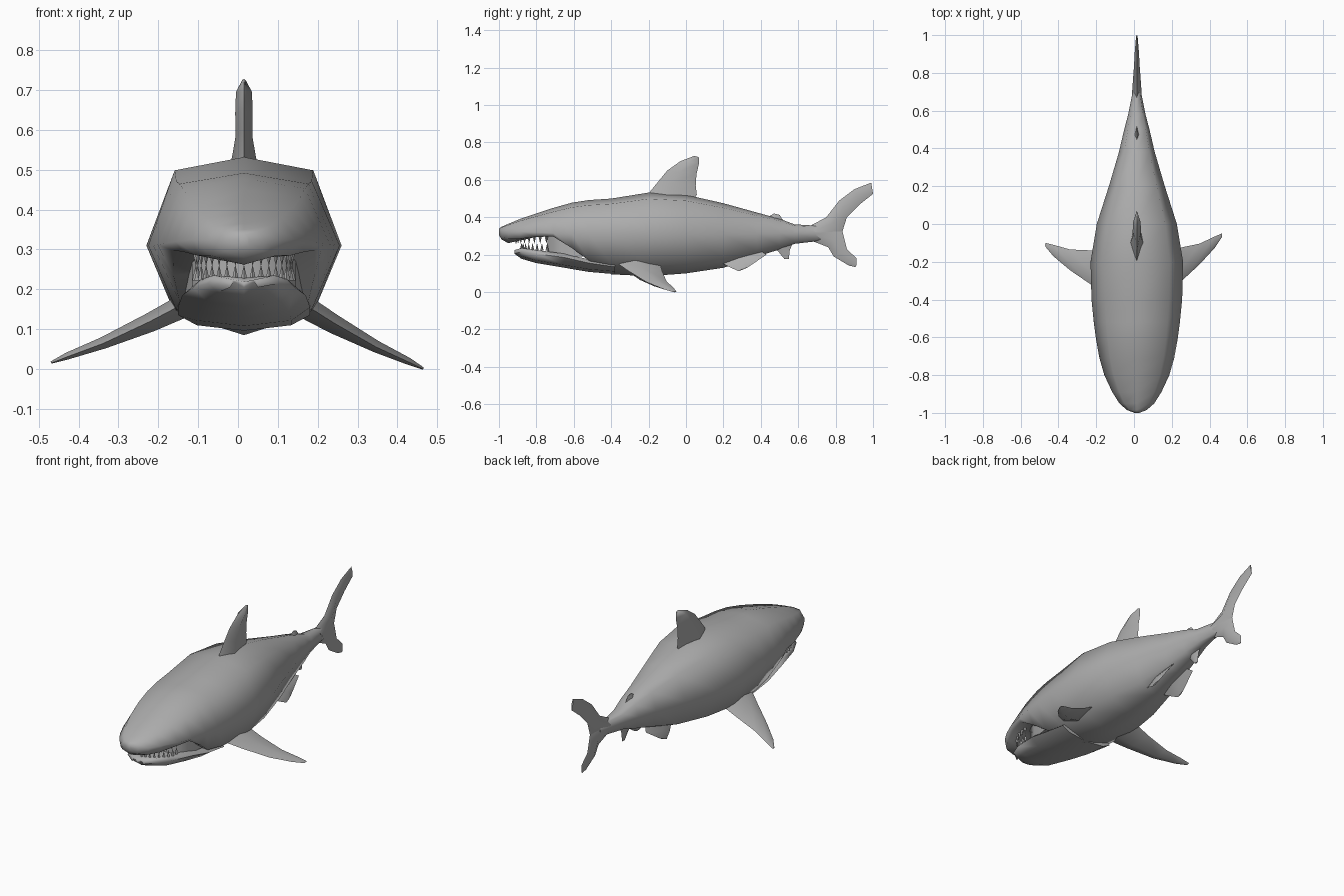
import bpy, bmesh, math
from mathutils import Vector, Matrix

CX = 0.015  # body centre line

grey = bpy.data.materials.new("shark grey")
grey.diffuse_color = (0.42, 0.42, 0.42, 1)


def finish(bm, name, angle=80):
    bmesh.ops.recalc_face_normals(bm, faces=bm.faces)
    me = bpy.data.meshes.new(name)
    bm.to_mesh(me)
    bm.free()
    me.materials.append(grey)
    ob = bpy.data.objects.new(name, me)
    bpy.context.collection.objects.link(ob)
    bpy.ops.object.select_all(action='DESELECT')
    ob.select_set(True)
    bpy.context.view_layer.objects.active = ob
    bpy.ops.object.shade_smooth_by_angle(angle=math.radians(angle))
    return ob


def loft(name, rings, angle=80):
    """Skin a list of equal-length point rings and cap both ends."""
    bm = bmesh.new()
    vs = [[bm.verts.new(p) for p in r] for r in rings]
    n = len(vs[0])
    for a, b in zip(vs, vs[1:]):
        for i in range(n):
            j = (i + 1) % n
            bm.faces.new((a[i], a[j], b[j], b[i]))
    bm.faces.new(vs[0])
    bm.faces.new(vs[-1])
    return finish(bm, name, angle)


def mirrored_ring(y, half):
    """Ring from (x, z) points running top centre to bottom centre."""
    right = [(CX + x, y, z) for x, z in half]
    left = [(CX - x, y, z) for x, z in half[-2:0:-1]]
    return right + left


def fin(name, sections, normal, angle=60):
    """Diamond-section blade: (leading point, trailing point, half thickness)."""
    nrm = Vector(normal).normalized()
    rings = []
    for lead, trail, t in sections:
        a, b = Vector(lead), Vector(trail)
        m = a.lerp(b, 0.4)
        rings.append([a, m + nrm * t, b, m - nrm * t])
    return loft(name, rings, angle)


def upright_fin(name, sections):
    return fin(name, [((CX, a, b), (CX, c, d), t) for a, b, c, d, t in sections], (1, 0, 0))


# Body and upper head: y, half width, top, side z, lower z, bottom
body = [
    (-1.0, 0.012, 0.34, 0.325, 0.31, 0.305),
    (-0.985, 0.052, 0.35, 0.325, 0.295, 0.28),
    (-0.95, 0.092, 0.365, 0.325, 0.285, 0.262),
    (-0.89, 0.130, 0.39, 0.325, 0.285, 0.275),
    (-0.80, 0.172, 0.42, 0.32, 0.295, 0.30),
    (-0.71, 0.198, 0.45, 0.315, 0.297, 0.30),
    (-0.61, 0.216, 0.478, 0.312, 0.235, 0.25),
    (-0.52, 0.228, 0.492, 0.31, 0.17, 0.17),
    (-0.40, 0.240, 0.50, 0.31, 0.15, 0.095),
    (-0.20, 0.245, 0.532, 0.31, 0.14, 0.085),
    (0.0, 0.212, 0.52, 0.31, 0.15, 0.10),
    (0.20, 0.148, 0.475, 0.31, 0.17, 0.13),
    (0.38, 0.095, 0.425, 0.312, 0.215, 0.19),
    (0.50, 0.067, 0.392, 0.315, 0.245, 0.228),
    (0.58, 0.046, 0.362, 0.315, 0.268, 0.258),
    (0.70, 0.022, 0.355, 0.315, 0.28, 0.272),
    (0.76, 0.012, 0.35, 0.315, 0.29, 0.285),
]
rings = []
for y, w, top, mid, low, bot in body:
    lf = 0.9 if y < -0.65 else (0.82 if y < -0.55 else 0.71)
    rings.append(mirrored_ring(y, [
        (0, top), (w * 0.71, top - 0.15 * (top - mid)), (w, mid), (w * lf, low), (0, bot)]))
loft("body", rings)

# Lower jaw: y, half width, lip z, bottom
jaw = [
    (-0.917, 0.035, 0.225, 0.205),
    (-0.88, 0.090, 0.235, 0.178),
    (-0.80, 0.128, 0.225, 0.155),
    (-0.65, 0.155, 0.205, 0.130),
    (-0.52, 0.166, 0.175, 0.108),
    (-0.38, 0.165, 0.155, 0.096),
]
loft("lower_jaw", [mirrored_ring(y, [
    (0, lip - 0.006), (w * 0.85, lip), (w, lip - 0.02), (w * 0.72, b + 0.014), (0, b)])
    for y, w, lip, b in jaw])

# Mouth lining: narrower tissue closing the corners of the mouth
loft("mouth_lining", [mirrored_ring(y, [(0, 0.31), (w, 0.31), (w, 0.19), (0, 0.19)])
                      for y, w in ((-0.74, 0.09), (-0.66, 0.13), (-0.50, 0.155))])

# Teeth: small cones along both jaw arcs
bm = bmesh.new()
for upper in (True, False):
    for i in range(17):
        a = math.radians(8 + 164 * i / 16)
        x = CX + 0.122 * math.cos(a)
        y = -0.72 - (0.19 if upper else 0.16) * math.sin(a)
        z = 0.278 if upper else 0.242
        rot = Matrix.Rotation(math.pi if upper else 0, 4, 'X')
        bmesh.ops.create_cone(bm, segments=4, radius1=0.009, radius2=0, depth=0.04,
                              matrix=Matrix.Translation((x, y, z)) @ rot)
finish(bm, "teeth", 30)

# Main dorsal fin: lead y, lead z, trail y, trail z, half thickness
upright_fin("dorsal_fin", [
    (-0.21, 0.50, 0.03, 0.48, 0.040),
    (-0.19, 0.54, 0.058, 0.52, 0.030),
    (-0.145, 0.595, 0.052, 0.57, 0.021),
    (-0.10, 0.65, 0.056, 0.63, 0.022),
    (-0.03, 0.70, 0.07, 0.69, 0.020),
    (0.045, 0.728, 0.068, 0.722, 0.004)])

# Small rear fins on the back and belly
upright_fin("second_dorsal_fin", [
    (0.42, 0.39, 0.53, 0.37, 0.015),
    (0.445, 0.405, 0.515, 0.39, 0.010),
    (0.47, 0.42, 0.50, 0.413, 0.003)])
upright_fin("anal_fin", [
    (0.46, 0.25, 0.57, 0.26, 0.015),
    (0.495, 0.215, 0.555, 0.225, 0.010),
    (0.525, 0.178, 0.55, 0.178, 0.004)])

# Tail fin lobes
upright_fin("tail_upper_lobe", [
    (0.66, 0.352, 0.72, 0.29, 0.026),
    (0.75, 0.40, 0.835, 0.32, 0.019),
    (0.82, 0.49, 0.86, 0.40, 0.015),
    (0.90, 0.55, 0.93, 0.47, 0.011),
    (0.99, 0.585, 1.0, 0.525, 0.004)])
upright_fin("tail_lower_lobe", [
    (0.67, 0.275, 0.74, 0.36, 0.024),
    (0.76, 0.24, 0.835, 0.33, 0.018),
    (0.79, 0.19, 0.86, 0.23, 0.013),
    (0.87, 0.142, 0.912, 0.18, 0.008),
    (0.905, 0.134, 0.912, 0.145, 0.003)])

# Pectoral and pelvic fins, one per side; the right pectoral sweeps back further
for s, side, tip_x, sweep, drop in ((1, "right", 0.45, 0.05, 0.0), (-1, "left", 0.484, 0.0, 0.015)):
    def at(k, y, z):
        x = 0.14 + (tip_x - 0.14) * k
        return (CX + s * x, y + sweep * k, z + drop * k)
    fin("pectoral_fin_" + side, [
        (at(0, -0.39, 0.17), at(0, -0.14, 0.155), 0.030),
        (at(0.28, -0.325, 0.115), at(0.28, -0.14, 0.108), 0.024),
        (at(0.62, -0.245, 0.055), at(0.62, -0.135, 0.058), 0.015),
        (at(0.88, -0.17, 0.018), at(0.88, -0.11, 0.022), 0.009),
        (at(1, -0.12, 0.0), at(1, -0.10, 0.003), 0.003)], (s * 0.45, 0, 0.9))
    fin("pelvic_fin_" + side, [
        ((CX + s * 0.05, 0.18, 0.16), (CX + s * 0.04, 0.40, 0.22), 0.014),
        ((CX + s * 0.075, 0.23, 0.135), (CX + s * 0.065, 0.43, 0.20), 0.010),
        ((CX + s * 0.09, 0.28, 0.112), (CX + s * 0.085, 0.33, 0.132), 0.004)], (s * 0.9, 0, 0.4))
